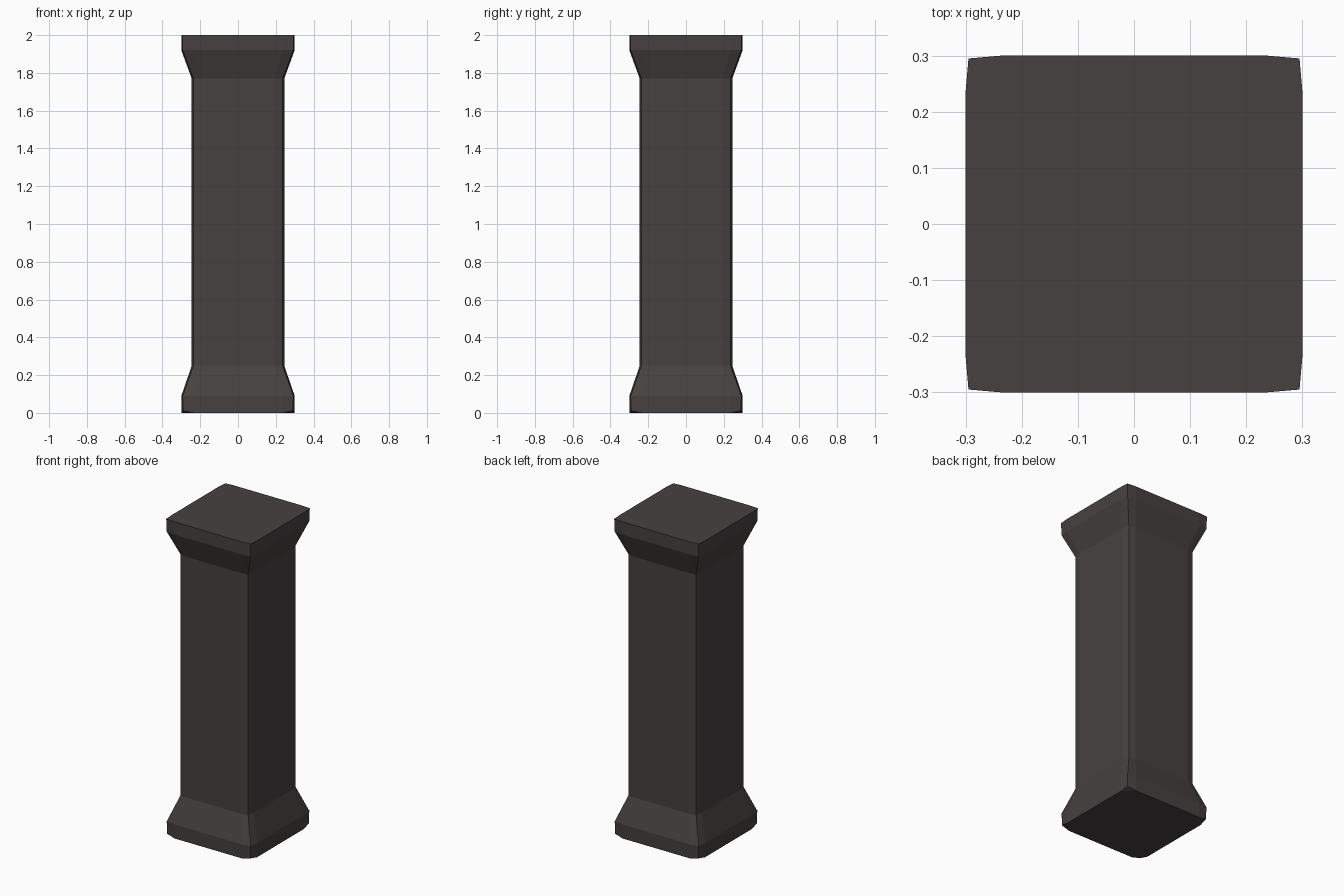
import bpy, bmesh

if "Cube" in bpy.data.objects:
    bpy.data.objects.remove(bpy.data.objects["Cube"])

# (z, half width at side, half width at corner, corner lift)
PROFILE = [
    (0.00, 0.298, 0.291, 0.012),
    (0.09, 0.30, 0.293, 0.0),
    (0.25, 0.245, 0.236, 0.0),
    (1.77, 0.245, 0.236, 0.0),
    (1.92, 0.30, 0.293, 0.0),
    (2.00, 0.30, 0.295, 0.0),
]


def ring(bm, z, side, corner, lift):
    # slightly bowed square: one corner and two side points per quarter
    inner = side * 0.79
    verts = []
    pts = [(corner, -corner, lift), (side, -inner, 0), (side, inner, 0)]
    for _ in range(4):
        verts += [bm.verts.new((x, y, z + dz)) for x, y, dz in pts]
        pts = [(-y, x, dz) for x, y, dz in pts]
    return verts


# Square pillar with flared base and capital
bm = bmesh.new()
rings = [ring(bm, *p) for p in PROFILE]
for a, b in zip(rings, rings[1:]):
    for i in range(12):
        j = (i + 1) % 12
        bm.faces.new((a[i], a[j], b[j], b[i]))

# Top cap, and underside with worn, raised corners
bm.faces.new(rings[-1])
low = rings[0]
bm.faces.new([v for i, v in enumerate(low) if i % 3])
for i in range(0, 12, 3):
    bm.faces.new((low[i - 1], low[i], low[i + 1]))
bmesh.ops.recalc_face_normals(bm, faces=bm.faces)

mesh = bpy.data.meshes.new("pillar")
bm.to_mesh(mesh)
bm.free()
pillar = bpy.data.objects.new("pillar", mesh)
bpy.context.collection.objects.link(pillar)

# Dark stone
stone = bpy.data.materials.new("dark_stone")
stone.diffuse_color = (0.06, 0.053, 0.051, 1)
stone.use_nodes = True
stone.node_tree.nodes["Principled BSDF"].inputs["Base Color"].default_value = stone.diffuse_color
mesh.materials.append(stone)
